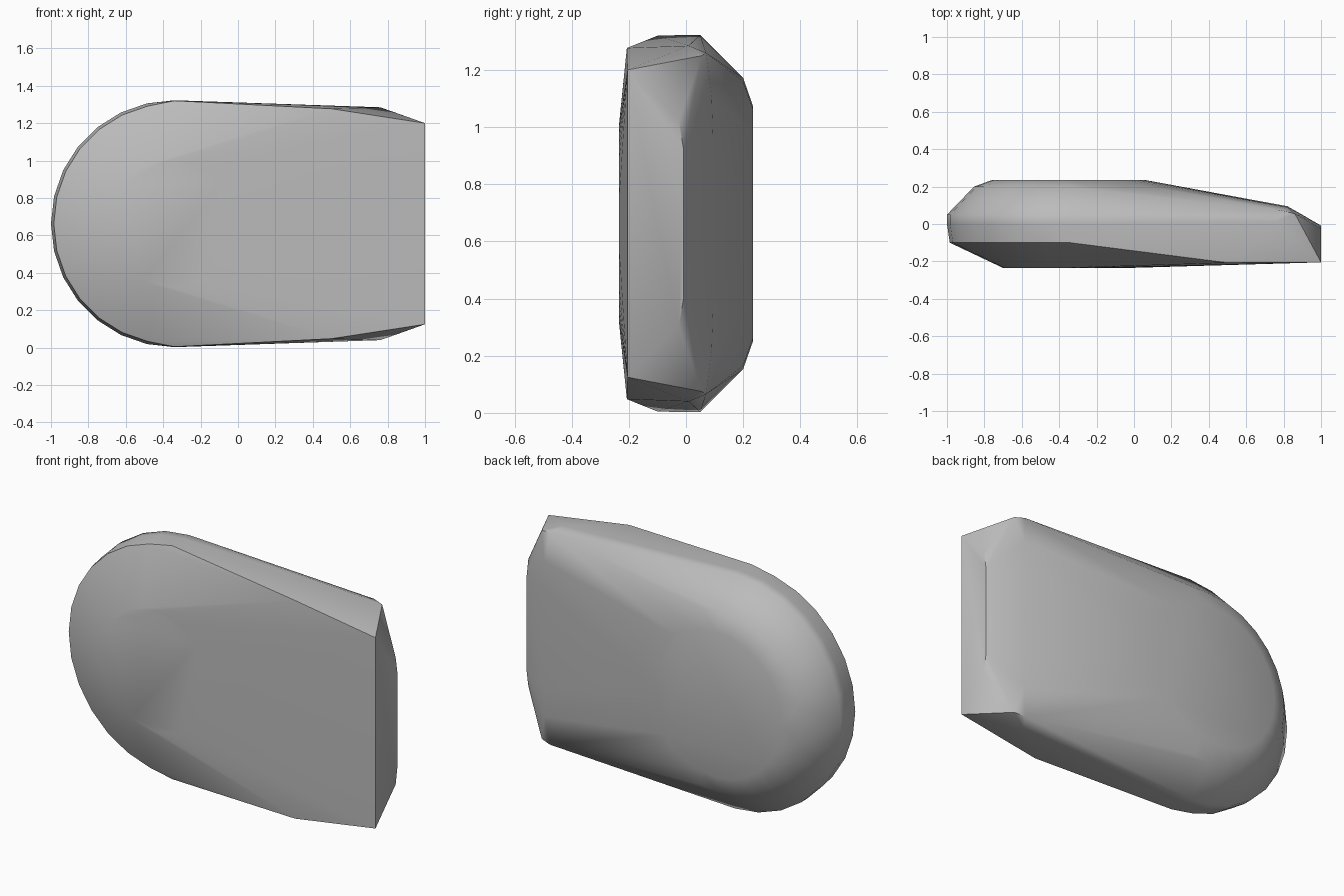
import bpy, bmesh, math

cube = bpy.data.objects.get("Cube")
if cube:
    bpy.data.objects.remove(cube, do_unlink=True)

MID = 0.6625  # height of the mirror plane


def ring(cx, radius, y, count=28):
    """Circle of points in the xz plane at depth y."""
    return [(cx + radius * math.cos(math.tau * i / count), y,
             MID + radius * math.sin(math.tau * i / count)) for i in range(count)]


def paired(x, y, z):
    """A point and its mirror across the middle height."""
    return [(x, y, z), (x, y, 2 * MID - z)]


# Rounded end: stacked circles from the front face to the back face
points = ring(-0.36, 0.34, -0.235)
points += ring(-0.34, 0.645, -0.1)
points += ring(-0.34, 0.66, 0.0)
points += ring(-0.34, 0.66, 0.05)
points += ring(-0.345, 0.51, 0.2)
points += ring(-0.35, 0.41, 0.235)

# Tapered end: front edge, sloped back ridge and flat end face
for corner in [(-0.34, -0.1, 1.32), (0.5, -0.207, 1.277), (1, -0.205, 1.2),
               (1, -0.025, 1.02), (1, -0.008, 0.92),
               (0.82, 0.095, 0.95), (0.82, 0.09, 1.1),
               (0.80, 0.07, 1.26), (0.86, 0.055, 1.25), (0.76, 0.01, 1.285)]:
    points += paired(*corner)

# Wrap the points in one closed skin
bm = bmesh.new()
for p in points:
    bm.verts.new(p)
result = bmesh.ops.convex_hull(bm, input=bm.verts)
loose = [v for v in bm.verts if not v.link_faces]
bmesh.ops.delete(bm, geom=loose, context='VERTS')
bmesh.ops.dissolve_limit(bm, angle_limit=math.radians(0.5),
                         verts=bm.verts, edges=bm.edges)
bmesh.ops.recalc_face_normals(bm, faces=bm.faces)
mesh = bpy.data.meshes.new("rounded_block")
bm.to_mesh(mesh)
bm.free()
block = bpy.data.objects.new("rounded_block", mesh)
bpy.context.collection.objects.link(block)

# Plain grey surface
grey = bpy.data.materials.new("grey")
grey.use_nodes = True
colour = (0.5, 0.5, 0.5, 1)
grey.diffuse_color = colour
grey.node_tree.nodes["Principled BSDF"].inputs["Base Color"].default_value = colour
mesh.materials.append(grey)

# Smooth the rounded parts, keep the hard edges
bpy.ops.object.select_all(action='DESELECT')
block.select_set(True)
bpy.context.view_layer.objects.active = block
bpy.ops.object.shade_smooth_by_angle(angle=math.radians(50))
